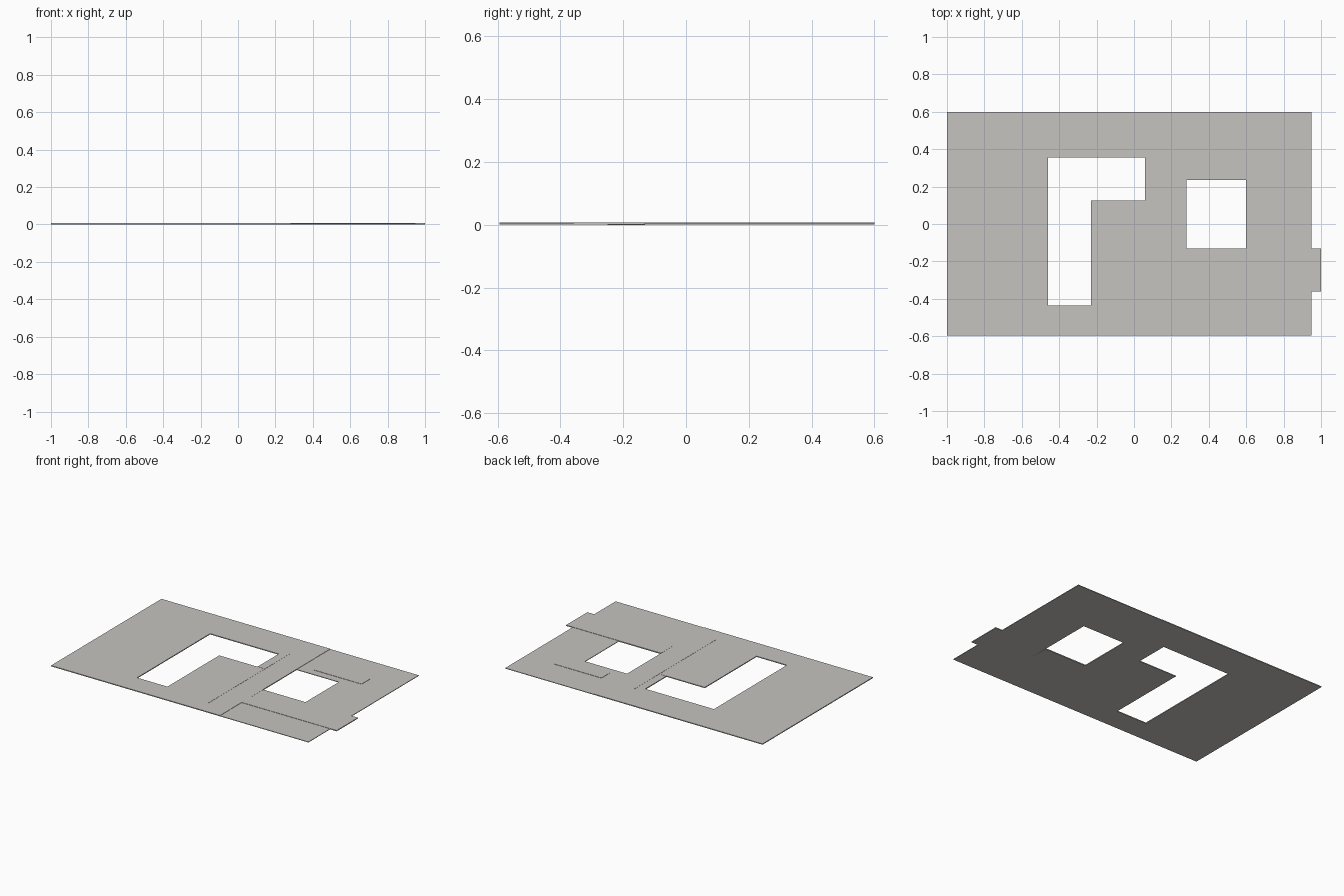
import bpy
import bmesh

if "Cube" in bpy.data.objects:
    bpy.data.objects.remove(bpy.data.objects["Cube"])

mat = bpy.data.materials.new("light grey")
mat.diffuse_color = (0.56, 0.55, 0.53, 1)
mat.use_nodes = True
mat.node_tree.nodes["Principled BSDF"].inputs["Base Color"].default_value = mat.diffuse_color


def slab(name, xs, ys, z0, z1, holes=()):
    """Flat plate on a grid of cuts; cells centred inside a hole are left out."""
    bm = bmesh.new()
    for xa, xb in zip(xs, xs[1:]):
        for ya, yb in zip(ys, ys[1:]):
            cx, cy = (xa + xb) / 2, (ya + yb) / 2
            if any(h[0] < cx < h[1] and h[2] < cy < h[3] for h in holes):
                continue
            bm.faces.new([bm.verts.new((x, y, z0)) for x, y in
                          ((xa, ya), (xb, ya), (xb, yb), (xa, yb))])
    bmesh.ops.remove_doubles(bm, verts=bm.verts, dist=0.0001)
    ext = bmesh.ops.extrude_face_region(bm, geom=bm.faces[:], use_keep_orig=True)
    for v in ext["geom"]:
        if isinstance(v, bmesh.types.BMVert):
            v.co.z = z1
    bmesh.ops.recalc_face_normals(bm, faces=bm.faces)
    mesh = bpy.data.meshes.new(name)
    bm.to_mesh(mesh)
    bm.free()
    mesh.materials.append(mat)
    ob = bpy.data.objects.new(name, mesh)
    bpy.context.collection.objects.link(ob)
    return ob


S, N = -0.595, 0.6

# main floor with the L-shaped opening
slab("main_floor", [-1, -0.46, -0.23, 0.06, 0.28], [S, -0.435, 0.125, 0.355, N],
     0.001, 0.007, [(-0.46, 0.06, 0.125, 0.355), (-0.46, -0.23, -0.435, 0.125)])

# slightly lower right floor with the square opening, leaving room for the walkway
slab("right_floor", [0.28, 0.6, 0.95], [S, -0.36, -0.13, 0.235, N],
     0.001, 0.005, [(0.28, 0.6, -0.13, 0.235), (0.28, 0.95, -0.36, -0.13)])

# raised walkway reaching past the right edge, and the raised patch behind the opening
slab("walkway", [0.28, 1.0], [-0.36, -0.13], 0.001, 0.007)
slab("raised_patch", [0.375, 0.735], [0.288, 0.38], 0.005, 0.007)

# shallow plate under the walkway
slab("under_plate", [0.28, 0.6], [-0.25, -0.13], 0.0, 0.001)

# thin threshold ridges
slab("long_ridge", [0.113, 0.117], [-0.49, 0.40], 0.007, 0.008)
slab("short_ridge", [0.279, 0.283], [-0.25, -0.13], 0.007, 0.008)
slab("corner_ridge", [0.06, 0.10], [0.125, 0.129], 0.007, 0.008)
